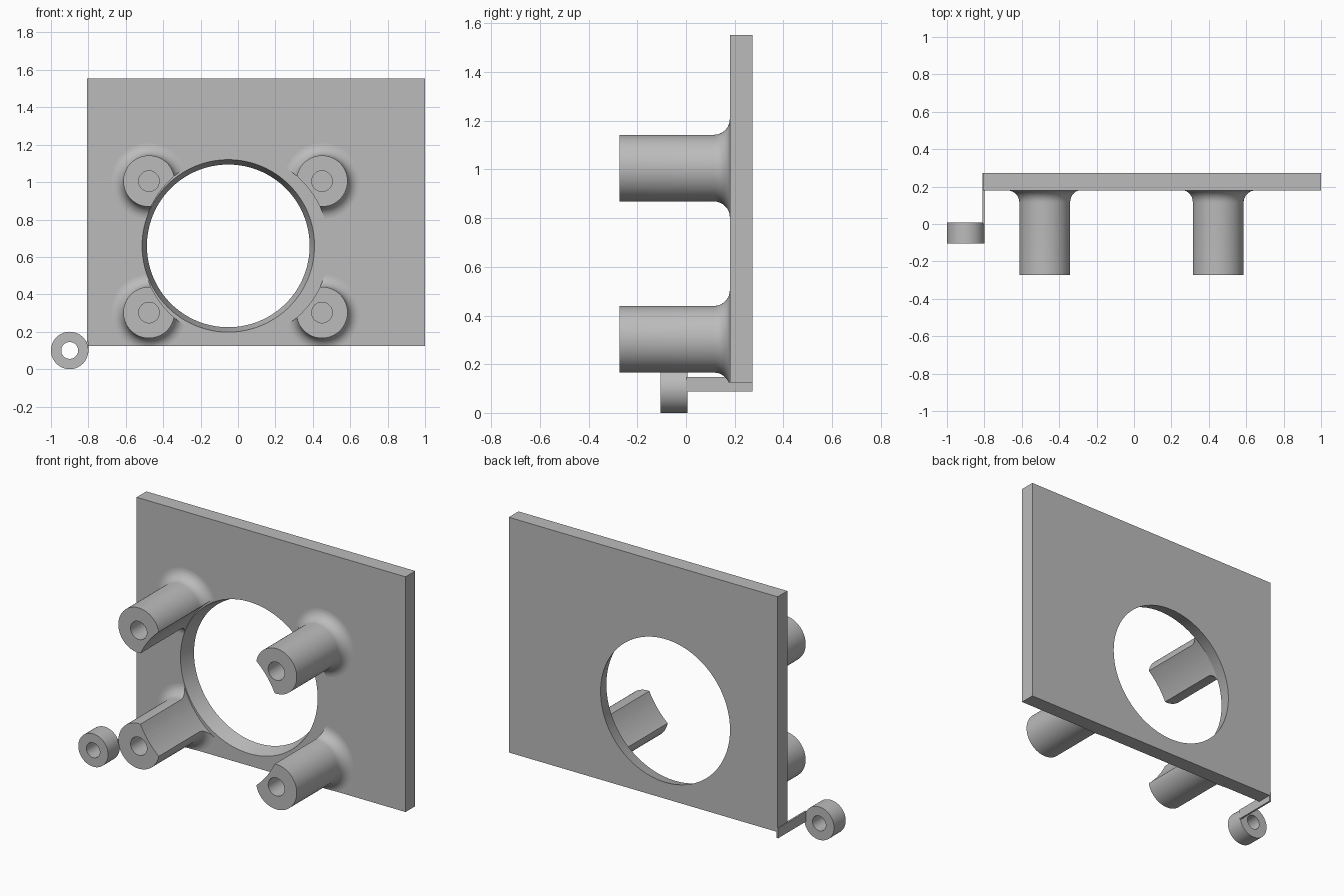
import bpy, bmesh, math
from mathutils import Matrix, Vector

cube = bpy.data.objects.get("Cube")
if cube:
    bpy.data.objects.remove(cube, do_unlink=True)

grey = bpy.data.materials.new("plain grey")
grey.use_nodes = True
colour = (0.5, 0.5, 0.5, 1)
grey.diffuse_color = colour
grey.node_tree.nodes["Principled BSDF"].inputs["Base Color"].default_value = colour

FRONT, FACE, BACK = -0.273, 0.18, 0.273   # post tips, plate front, plate back
BOTTOM, TOP = 0.124, 1.553
LEFT = -0.807


def make(name, bm):
    bmesh.ops.recalc_face_normals(bm, faces=bm.faces)
    mesh = bpy.data.meshes.new(name)
    bm.to_mesh(mesh)
    bm.free()
    mesh.materials.append(grey)
    obj = bpy.data.objects.new(name, mesh)
    bpy.context.collection.objects.link(obj)
    return obj


def box(name, low, high):
    bm = bmesh.new()
    low, high = Vector(low), Vector(high)
    bmesh.ops.create_cube(bm, size=1)
    bmesh.ops.scale(bm, vec=high - low, verts=bm.verts)
    bmesh.ops.translate(bm, vec=(low + high) / 2, verts=bm.verts)
    return make(name, bm)


def lathe(name, profile, x, z, steps=64, floor=None):
    """Spin (radius, y) points about the y direction through x, z."""
    bm = bmesh.new()
    verts = [bm.verts.new((r, y, 0)) for r, y in profile]
    edges = [bm.edges.new(pair) for pair in zip(verts, verts[1:])]
    bmesh.ops.spin(bm, geom=verts + edges, cent=(0, 0, 0), axis=(0, 1, 0),
                   angle=math.tau, steps=steps, use_duplicate=False)
    bmesh.ops.remove_doubles(bm, verts=bm.verts, dist=1e-5)
    bmesh.ops.translate(bm, vec=(x, 0, z), verts=bm.verts)
    if floor is not None:
        bmesh.ops.bisect_plane(bm, geom=bm.verts[:] + bm.edges[:] + bm.faces[:],
                               plane_co=(0, 0, floor), plane_no=(0, 0, -1), clear_outer=True)
        bmesh.ops.holes_fill(bm, edges=[e for e in bm.edges if e.is_boundary])
    return make(name, bm)


def select(obj):
    bpy.ops.object.select_all(action='DESELECT')
    obj.select_set(True)
    bpy.context.view_layer.objects.active = obj


def cut(obj, cutter):
    mod = obj.modifiers.new("cut", 'BOOLEAN')
    mod.operation, mod.solver, mod.object = 'DIFFERENCE', 'EXACT', cutter
    select(obj)
    bpy.ops.object.modifier_apply(modifier=mod.name)


def smooth(obj):
    select(obj)
    bpy.ops.object.shade_smooth_by_angle(angle=math.radians(30))


# Plate with a tapered round opening
plate = box("plate", (LEFT, FACE, BOTTOM), (1.0, BACK, TOP))
slope = (0.461 - 0.435) / (BACK - FACE)
opening = lathe("opening_cutter", [(0, FACE - 0.05), (0.461 + slope * 0.05, FACE - 0.05),
                                   (0.435 - slope * 0.05, BACK + 0.05), (0, BACK + 0.05)],
                -0.052, 0.659, 128)
cut(plate, opening)
smooth(plate)

# Four hollow posts with a fillet at the foot, relieved around the opening
MID_X, MID_Z = -0.0135, 0.654
relief = lathe("relief_cutter", [(0, -0.5), (0.5, -0.5), (0.5, 0.5), (0, 0.5)],
               MID_X, MID_Z, 128)
R, FILLET, BORE = 0.137, 0.065, 0.055
arc = [math.radians(a) for a in range(0, 91, 10)]
foot = [(R + FILLET * (1 - math.sin(a)), FACE - FILLET * (1 - math.cos(a))) for a in arc]
profile = ([(0, FACE + 0.02), (R + FILLET, FACE + 0.02)] + foot +
           [(R, FRONT), (BORE, FRONT), (BORE, FACE), (0, FACE)])
for side, sx in (("left", 1), ("right", -1)):
    for level, sz in (("upper", 1), ("lower", -1)):
        post = lathe(f"{level}_{side}_post", profile,
                     MID_X + sx * 0.4625, MID_Z + sz * 0.3515, floor=BOTTOM)
        cut(post, relief)
        smooth(post)

for helper in (opening, relief):
    bpy.data.objects.remove(helper, do_unlink=True)

# Small eyelet on a thin strap beside the lower corner
ring = [(0.045, -0.105), (0.1, -0.105), (0.1, 0.007), (0.045, 0.007), (0.045, -0.105)]
smooth(lathe("eyelet", ring, -0.9, 0.1))
box("eyelet_strap", (-0.811, 0.0, 0.087), (-0.8, BACK, 0.148))
